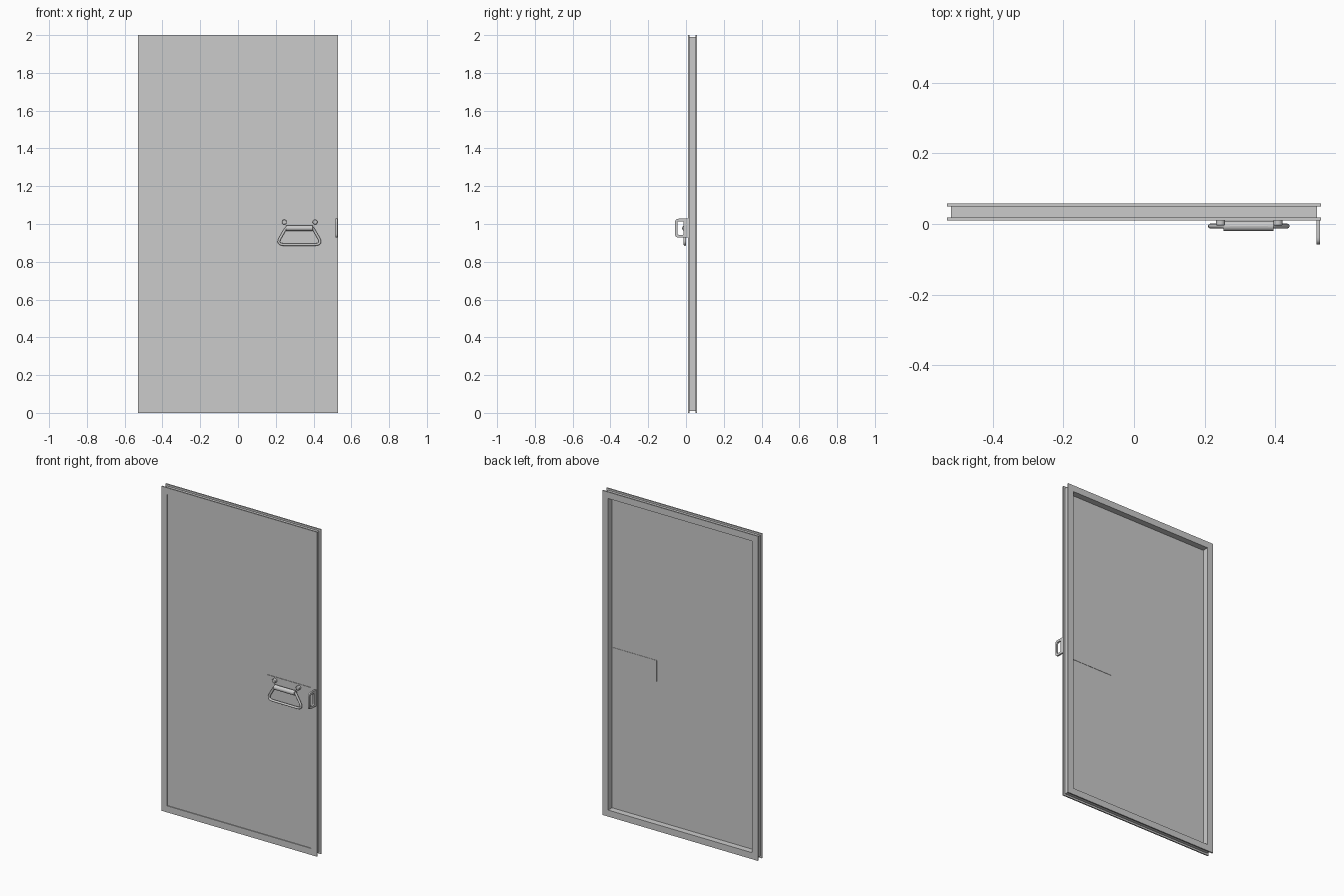
import bpy, bmesh, math
from mathutils import Vector

if "Cube" in bpy.data.objects:
    bpy.data.objects.remove(bpy.data.objects["Cube"])


def mesh_object(name, bm):
    bmesh.ops.recalc_face_normals(bm, faces=bm.faces)
    me = bpy.data.meshes.new(name)
    bm.to_mesh(me)
    bm.free()
    ob = bpy.data.objects.new(name, me)
    bpy.context.collection.objects.link(ob)
    return ob


def box(name, x, y, z):
    bm = bmesh.new()
    bmesh.ops.create_cube(bm, size=1)
    for v in bm.verts:
        v.co = Vector([(a + b) / 2 + c * (b - a) for c, (a, b) in zip(v.co, (x, y, z))])
    return mesh_object(name, bm)


def smooth(ob):
    bpy.ops.object.select_all(action='DESELECT')
    ob.select_set(True)
    bpy.context.view_layer.objects.active = ob
    bpy.ops.object.shade_smooth_by_angle(angle=math.radians(40))


def loft(name, rings):
    """Join closed rings of points; the last ring meets the first."""
    bm = bmesh.new()
    vs = [[bm.verts.new(p) for p in r] for r in rings]
    m, n = len(vs), len(vs[0])
    for i in range(m):
        for j in range(n):
            a, b = vs[i], vs[(i + 1) % m]
            k = (j + 1) % n
            bm.faces.new((a[j], a[k], b[k], b[j]))
    return mesh_object(name, bm)


def rounded(points, radii, steps=5):
    """Round each corner of a closed 2D polygon."""
    out = []
    n = len(points)
    for i, r in enumerate(radii):
        p, a, b = Vector(points[i]), Vector(points[i - 1]), Vector(points[(i + 1) % n])
        s, e = p + (a - p).normalized() * r, p + (b - p).normalized() * r
        for k in range(steps + 1):
            t = k / steps
            out.append(s * (1 - t) ** 2 + p * 2 * t * (1 - t) + e * t * t)
    return out


def cylinder(name, loc, radius, depth, rot, bevel):
    bpy.ops.mesh.primitive_cylinder_add(vertices=24, radius=radius, depth=depth,
                                        location=loc, rotation=rot)
    ob = bpy.context.object
    ob.name = name
    mod = ob.modifiers.new("edge", 'BEVEL')
    mod.width, mod.segments = bevel, 2
    smooth(ob)
    return ob


# Door frame: channel profile (inset, y) mitred round the four corners
W, H = 0.53, 2.0
profile = [(0, .01), (0, .018), (.011, .018), (.011, .05), (0, .05), (0, .058),
           (.04, .058), (.04, .01)]
rings = []
for sx, top in ((-1, 0), (1, 0), (1, 1), (-1, 1)):
    rings.append([(sx * (W - i), y, H - i if top else i) for i, y in profile])
loft("door_frame", rings)

# Thin panel near the front of the frame, open at the back
box("door_panel", (-.495, .495), (.015, .020), (.035, 1.965))

# Lock plate through the panel
box("lock_plate", (.185, .492), (.012, .022), (.90, 1.03))

# Swinging pull handle: bent ring
path = rounded([(.258, .986), (.392, .986), (.447, .891), (.203, .891)],
               [.018, .018, .04, .04], 6)
cu = bpy.data.curves.new("pull_ring", 'CURVE')
cu.dimensions = '3D'
cu.bevel_depth, cu.bevel_resolution = .007, 3
sp = cu.splines.new('POLY')
sp.points.add(len(path) - 1)
for pt, p in zip(sp.points, path):
    pt.co = (p.x, -.006, p.y, 1)
sp.use_cyclic_u = True
ring = bpy.data.objects.new("pull_ring", cu)
bpy.context.collection.objects.link(ring)

# Sleeve the ring hangs from, and two bolts
cylinder("hinge_sleeve", (.325, -.006, .978), .0145, .142, (0, math.pi / 2, 0), .002)
for side, x in (("left", .245), ("right", .408)):
    cylinder("bolt_" + side, (x, .005, 1.01), .013, .018, (math.pi / 2, 0, 0), .003)

# Side latch: slotted flat loop standing out from the frame
outer = rounded([(.012, 1.028), (-.058, 1.028), (-.058, .928), (.012, .928)],
                [.003, .02, .02, .003])
inner = rounded([(-.012, 1.014), (-.046, 1.014), (-.046, .942), (-.012, .942)],
                [.008, .012, .012, .008])
x0, x1 = .517, .527
latch = loft("side_latch", [[(x, p.x, p.y) for p in pts] for x, pts in
                            ((x0, outer), (x1, outer), (x1, inner), (x0, inner))])
smooth(latch)
